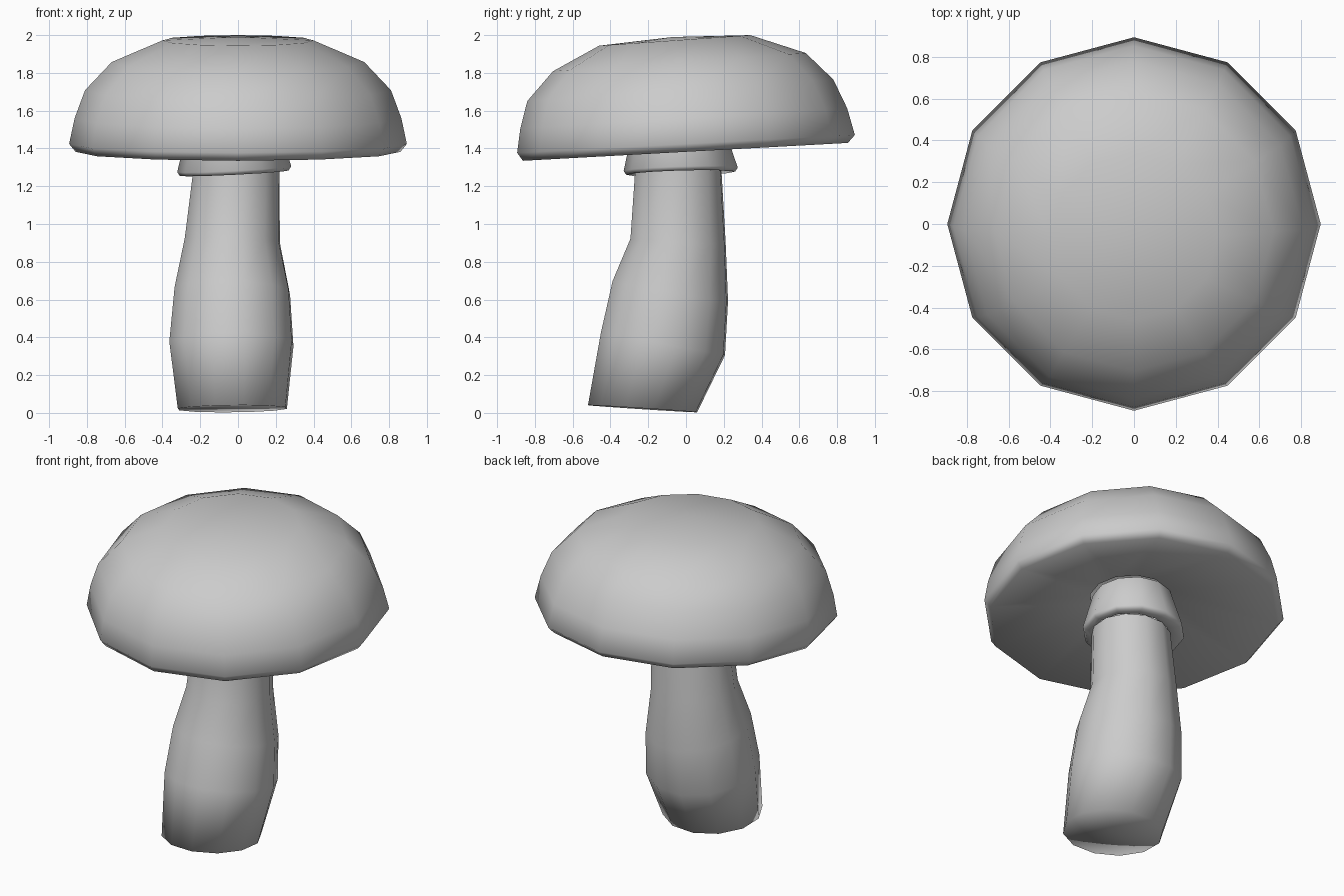
import bpy, bmesh
from math import cos, sin, tau, radians

if "Cube" in bpy.data.objects:
    bpy.data.objects.remove(bpy.data.objects["Cube"])

SIDES = 12


def loft(name, rings, start=None, end=None, turn=0.0, grow=1.0):
    """Skin tilted rings (x, y, z, radius, slope_x, slope_y); ends get a centre point if given."""
    bm = bmesh.new()
    loops = []
    for cx, cy, cz, r, sx, sy in rings:
        loop = []
        for i in range(SIDES):
            a = tau * i / SIDES + radians(turn)
            dx, dy = grow * r * cos(a), grow * r * sin(a)
            loop.append(bm.verts.new((cx + dx, cy + dy, cz + sx * dx + sy * dy)))
        loops.append(loop)
    for a, b in zip(loops, loops[1:]):
        for i in range(SIDES):
            j = (i + 1) % SIDES
            bm.faces.new((a[i], a[j], b[j], b[i]))
    for loop, centre in ((loops[0], start), (loops[-1], end)):
        if centre:
            tip = bm.verts.new(centre)
            for i in range(SIDES):
                bm.faces.new((loop[i], loop[(i + 1) % SIDES], tip))
    bmesh.ops.recalc_face_normals(bm, faces=bm.faces)
    mesh = bpy.data.meshes.new(name)
    bm.to_mesh(mesh)
    bm.free()
    for p in mesh.polygons:
        p.use_smooth = True
    obj = bpy.data.objects.new(name, mesh)
    bpy.context.collection.objects.link(obj)
    return obj


# Bent, bulging stem
loft("stem", [
    (-0.03, -0.23, 0.022, 0.29, 0.01, -0.065),
    (-0.035, -0.122, 0.365, 0.33, 0, -0.18),
    (-0.03, -0.083, 0.645, 0.307, -0.03, -0.18),
    (-0.03, -0.042, 0.912, 0.253, -0.04, -0.05),
    (-0.01, -0.041, 1.275, 0.23, 0.04, 0.02),
], start=(-0.03, -0.23, 0.022), turn=12, grow=1.018)

# Flared collar under the cap
loft("collar", [
    (-0.01, -0.041, 1.28, 0.225, 0.05, 0.03),
    (-0.02, -0.028, 1.269, 0.288, 0.05, 0.03),
    (-0.02, -0.028, 1.290, 0.302, 0.05, 0.03),
    (-0.025, -0.045, 1.53, 0.235, 0.02, 0.05),
])

# Tilted cap: hollow underside, rounded rim, dome
loft("cap", [
    (0, -0.04, 1.53, 0.235, 0, 0.055),
    (0, -0.003, 1.382, 0.86, 0, 0.055),
    (0, 0, 1.424, 0.894, 0, 0.053),
    (0, -0.012, 1.56, 0.865, 0, 0.062),
    (0, -0.03, 1.708, 0.810, 0, 0.07),
    (0, -0.035, 1.857, 0.669, 0, 0.072),
    (0, -0.06, 1.972, 0.40, 0, 0.07),
], end=(0, -0.07, 1.99))
